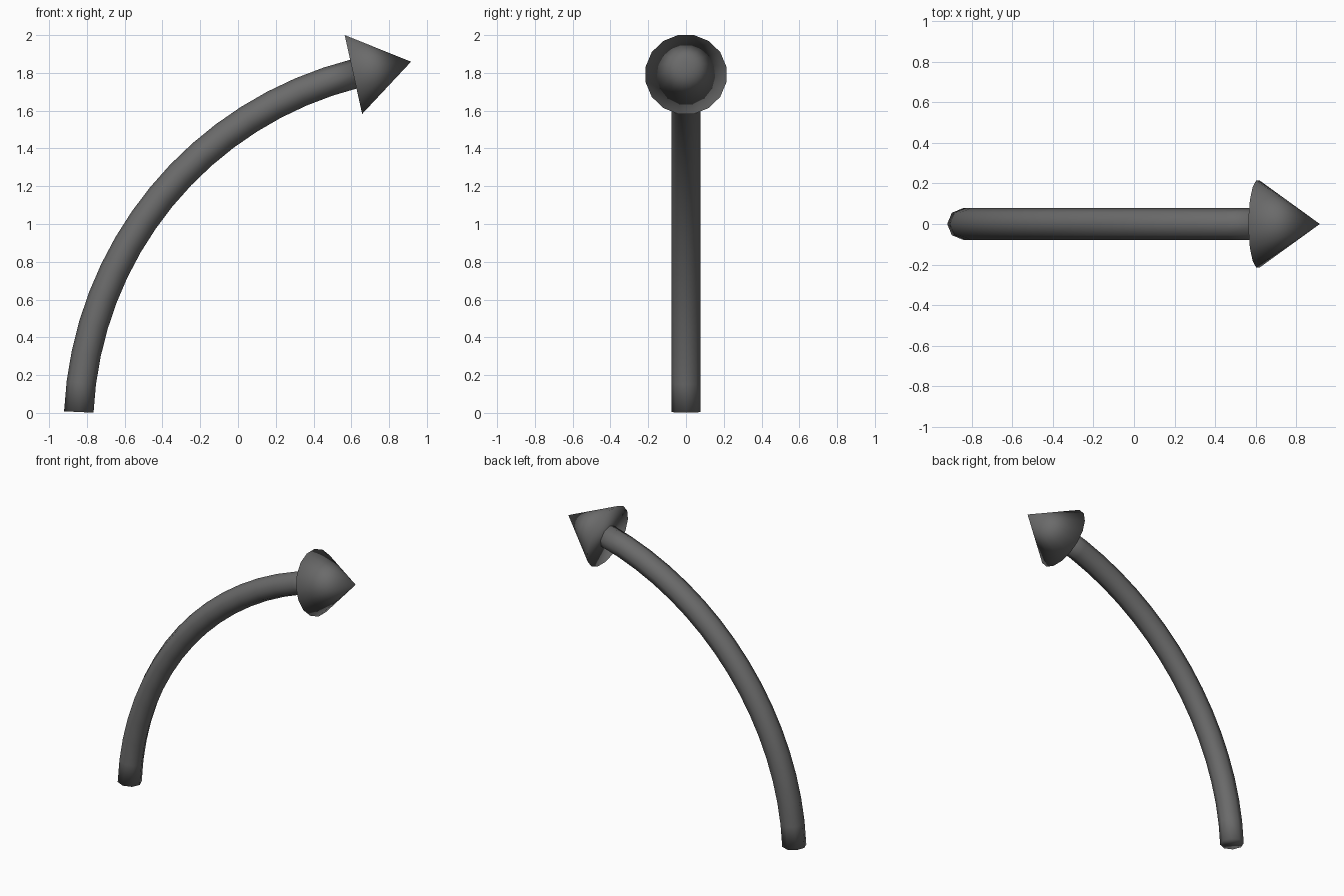
import bpy, bmesh, math
from mathutils import Vector, Matrix

if "Cube" in bpy.data.objects:
    bpy.data.objects.remove(bpy.data.objects["Cube"])

# Arc of the shaft in the XZ plane
CENTRE = Vector((1.095, 0, -0.085))
RADIUS, TUBE, SIDES, STEPS = 1.940, 0.078, 8, 16
START, END = math.radians(177.35), math.radians(104)

grey = bpy.data.materials.new("dark_grey")
grey.diffuse_color = (0.145, 0.145, 0.145, 1)
grey.use_nodes = True
grey.node_tree.nodes["Principled BSDF"].inputs["Base Color"].default_value = grey.diffuse_color


def add_object(name, bm):
    bmesh.ops.recalc_face_normals(bm, faces=bm.faces)
    for face in bm.faces:
        face.smooth = True
    mesh = bpy.data.meshes.new(name)
    bm.to_mesh(mesh)
    bm.free()
    mesh.materials.append(grey)
    bpy.context.collection.objects.link(bpy.data.objects.new(name, mesh))


# Curved shaft: an eight-sided ring swept along the arc
bm = bmesh.new()
rings = []
for i in range(STEPS + 1):
    a = START + (END - START) * i / STEPS
    out = Vector((math.cos(a), 0, math.sin(a)))
    ring = []
    for k in range(SIDES):
        t = math.tau * k / SIDES
        offset = TUBE * (out * math.cos(t) + Vector((0, math.sin(t), 0)))
        ring.append(bm.verts.new(CENTRE + out * RADIUS + offset))
    rings.append(ring)
for r0, r1 in zip(rings, rings[1:]):
    for k in range(SIDES):
        n = (k + 1) % SIDES
        bm.faces.new((r0[k], r0[n], r1[n], r1[k]))
bm.faces.new(rings[0])
bm.faces.new(rings[-1])
add_object("shaft", bm)

# Arrow head: cone aimed along the end of the shaft
base, tip = Vector((0.611, 0, 1.7915)), Vector((0.916, 0, 1.859))
axis = tip - base
place = (Matrix.Translation((base + tip) / 2)
         @ axis.to_track_quat('Z', 'Y').to_matrix().to_4x4()
         @ Matrix.Rotation(math.pi / 16, 4, 'Z'))
bm = bmesh.new()
bmesh.ops.create_cone(bm, cap_ends=True, segments=16, radius1=0.218, radius2=0,
                      depth=axis.length, matrix=place)
bmesh.ops.remove_doubles(bm, verts=bm.verts, dist=1e-4)
add_object("arrow_head", bm)
